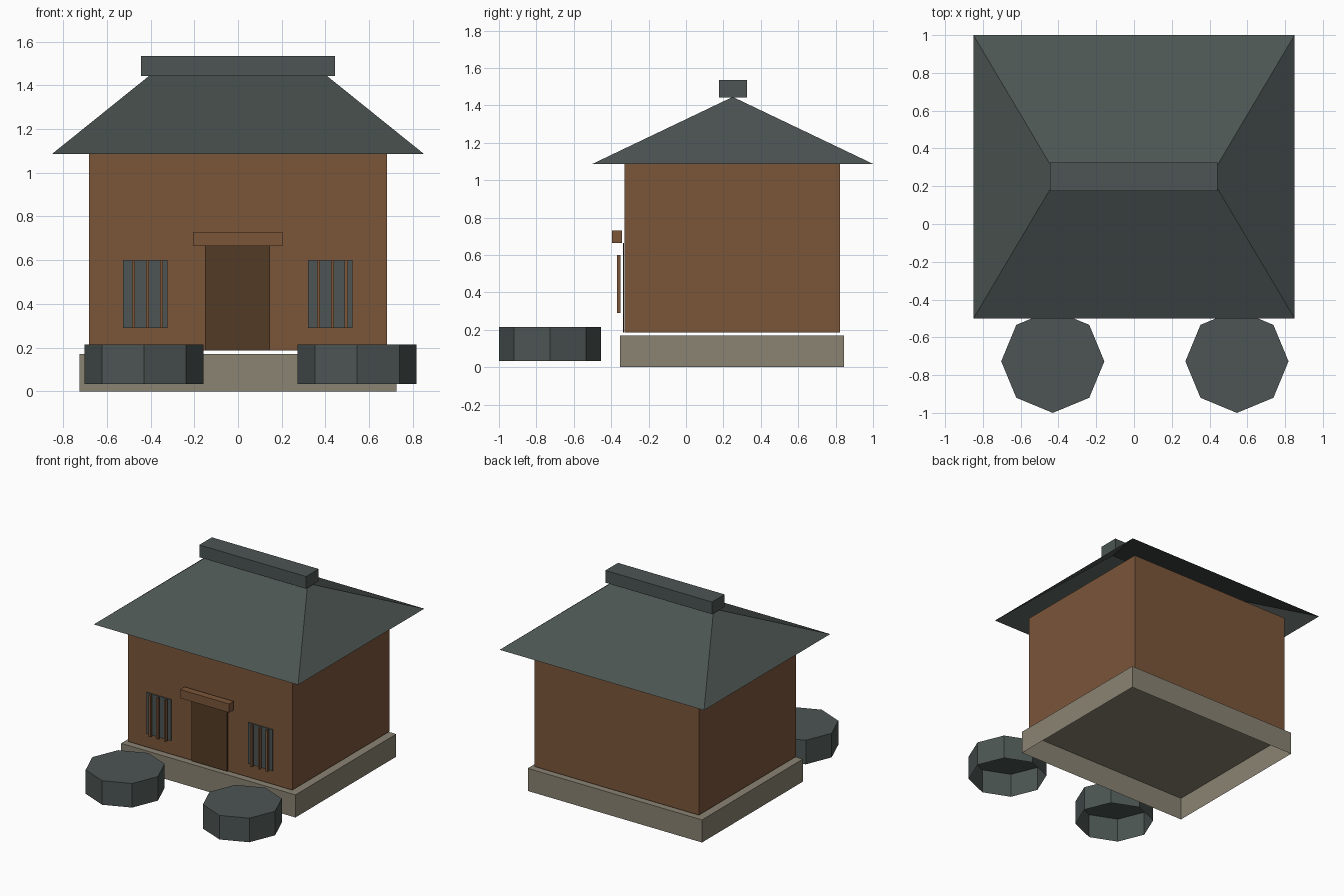
import bpy, bmesh, math

if "Cube" in bpy.data.objects:
    bpy.data.objects.remove(bpy.data.objects["Cube"])

def lin(c):
    c /= 255
    return c / 12.92 if c <= 0.04045 else ((c + 0.055) / 1.055) ** 2.4

def mat(name, r, g, b):
    m = bpy.data.materials.new(name)
    m.diffuse_color = (lin(r), lin(g), lin(b), 1)
    m.use_nodes = True
    m.node_tree.nodes["Principled BSDF"].inputs["Base Color"].default_value = m.diffuse_color
    return m

SLATE = mat("slate_green", 76, 85, 83)
BROWN = mat("wood_brown", 123, 86, 58)
DARK = mat("dark_door_brown", 83, 59, 37)
STONE = mat("stone_grey", 138, 131, 114)

def finish(name, bm, m):
    me = bpy.data.meshes.new(name)
    bm.to_mesh(me)
    bm.free()
    me.materials.append(m)
    ob = bpy.data.objects.new(name, me)
    bpy.context.collection.objects.link(ob)
    return ob

def drop_bottom(bm):
    bm.normal_update()
    low = [f for f in bm.faces if f.normal.z < -0.9]
    bmesh.ops.delete(bm, geom=low, context='FACES')

def box(name, x, y, z, m, open_bottom=False):
    bm = bmesh.new()
    bmesh.ops.create_cube(bm, size=1)
    for v in bm.verts:
        v.co = [(a + b) / 2 + c * (b - a) for (a, b), c in zip((x, y, z), v.co)]
    if open_bottom:
        drop_bottom(bm)
    return finish(name, bm, m)

# stone base and walls, hollow underneath
box("base", (-0.725, 0.725), (-0.353, 0.845), (0, 0.17), STONE, True)
box("walls", (-0.683, 0.683), (-0.33, 0.823), (0.186, 1.09), BROWN, True)

# hipped roof: open shell with four slopes
bm = bmesh.new()
e = [bm.verts.new((x, y, 1.087)) for x, y in
     ((-0.85, -0.5), (0.85, -0.5), (0.85, 1.0), (-0.85, 1.0))]
l, r = (bm.verts.new((x, 0.25, 1.445)) for x in (-0.405, 0.405))
for f in ((e[0], e[1], r, l), (e[1], e[2], r), (e[2], e[3], l, r), (e[3], e[0], l)):
    bm.faces.new(f)
finish("roof", bm, SLATE)
box("ridge_cap", (-0.445, 0.443), (0.176, 0.325), (1.443, 1.535), SLATE, True)

# door and lintel
box("door", (-0.15, 0.147), (-0.338, -0.331), (0.186, 0.665), DARK)
box("lintel", (-0.205, 0.203), (-0.395, -0.342), (0.665, 0.73), BROWN)

# windows with three upright bars each
for side, cx in (("left", -0.424), ("right", 0.422)):
    box(side + "_window", (cx - 0.102, cx + 0.102), (-0.338, -0.331), (0.29, 0.60), SLATE)
    for i in range(3):
        bx = cx - 0.054 + i * 0.064
        box(f"{side}_window_bar_{i + 1}", (bx - 0.0075, bx + 0.0075),
            (-0.37, -0.35), (0.29, 0.60), BROWN)

# eight-sided bushes, open underneath
for side, cx in (("left", -0.43), ("right", 0.545)):
    bm = bmesh.new()
    bmesh.ops.create_cone(bm, cap_ends=True, segments=8, radius1=0.273,
                          radius2=0.273, depth=0.181)
    bmesh.ops.translate(bm, verts=bm.verts, vec=(cx, -0.727, 0.1245))
    drop_bottom(bm)
    finish(side + "_bush", bm, SLATE)
